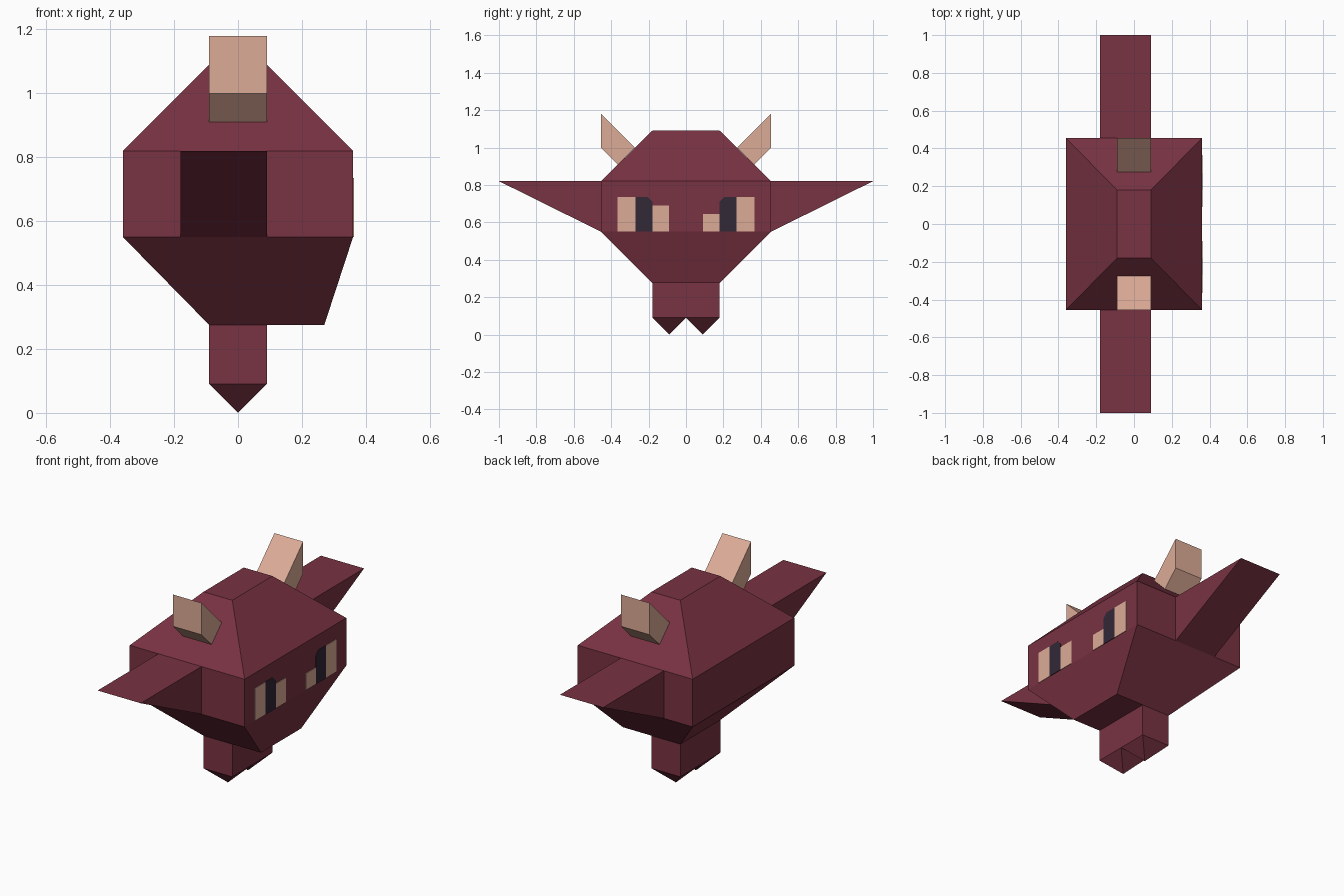
import bpy
import bmesh

cube = bpy.data.objects.get("Cube")
if cube:
    bpy.data.objects.remove(cube, do_unlink=True)


def material(name, rgb):
    mat = bpy.data.materials.new(name)
    mat.use_nodes = True
    color = (*rgb, 1)
    mat.diffuse_color = color
    mat.node_tree.nodes["Principled BSDF"].inputs["Base Color"].default_value = color
    return mat


maroon = material("maroon skin", (0.19, 0.032, 0.055))
peach = material("pale peach", (0.72, 0.41, 0.31))
dark = material("dark pupil", (0.032, 0.021, 0.037))


def finish(name, bm, mat):
    bmesh.ops.recalc_face_normals(bm, faces=bm.faces)
    mesh = bpy.data.meshes.new(name)
    bm.to_mesh(mesh)
    bm.free()
    mesh.materials.append(mat)
    obj = bpy.data.objects.new(name, mesh)
    bpy.context.collection.objects.link(obj)
    return obj


def loft(name, rings, mat):
    """Join rectangular rings (x0, x1, half_y, z) from bottom to top."""
    bm = bmesh.new()
    loops = [[bm.verts.new(p) for p in ((x0, -hy, z), (x1, -hy, z), (x1, hy, z), (x0, hy, z))]
             for x0, x1, hy, z in rings]
    for low, high in zip(loops, loops[1:]):
        for i in range(4):
            j = (i + 1) % 4
            bm.faces.new((low[i], low[j], high[j], high[i]))
    bm.faces.new(loops[0])
    bm.faces.new(loops[-1])
    return finish(name, bm, mat)


def prism(name, profile, x0, x1, mat, side=1):
    """Extrude a (y, z) profile along x; side mirrors it in y."""
    bm = bmesh.new()
    face = bm.faces.new([bm.verts.new((x0, side * y, z)) for y, z in profile])
    new = bmesh.ops.extrude_face_region(bm, geom=[face])["geom"]
    bmesh.ops.translate(bm, vec=(x1 - x0, 0, 0),
                        verts=[v for v in new if isinstance(v, bmesh.types.BMVert)])
    return finish(name, bm, mat)


# Faceted body, with an off-centre underside
loft("body", [(-0.09, 0.27, 0.18, 0.275), (-0.36, 0.36, 0.455, 0.55),
              (-0.36, 0.36, 0.455, 0.82), (-0.09, 0.09, 0.18, 1.09)], maroon)
loft("leg_block", [(-0.09, 0.09, 0.18, 0.09), (-0.09, 0.09, 0.18, 0.28)], maroon)

for side, label in ((-1, "front"), (1, "back")):
    # Wedge wing with a flat top
    prism(label + "_wing", [(0.45, 0.55), (0.455, 0.55), (1, 0.82), (0.45, 0.82)],
          -0.18, 0.09, maroon, side)
    # Horn standing on the sloped roof
    prism(label + "_horn", [(0.365, 0.91), (0.455, 1.0), (0.455, 1.18), (0.275, 1.0)],
          -0.09, 0.09, peach, side)
    # Pyramid foot pointing down
    bm = bmesh.new()
    base = [bm.verts.new((x, side * y, 0.09))
            for x, y in ((-0.09, 0), (0.09, 0), (0.09, 0.18), (-0.09, 0.18))]
    tip = bm.verts.new((0, side * 0.09, 0))
    for i in range(4):
        bm.faces.new((base[i], base[(i + 1) % 4], tip))
    bm.faces.new(base)
    finish(label + "_foot", bm, maroon)

    # Eye plates on the face side
    inner_top = 0.69 if side < 0 else 0.645
    for part, y0, y1, top in (("inner_eye_white", 0.09, 0.18, inner_top),
                              ("outer_eye_white", 0.27, 0.365, 0.735)):
        prism(f"{label}_{part}", [(y0, 0.55), (y1, 0.55), (y1, top), (y0, top)],
              0.357, 0.363, peach, side)
    prism(label + "_pupil", [(0.18, 0.55), (0.27, 0.55), (0.27, 0.735),
                             (0.205, 0.735), (0.18, 0.71)], 0.357, 0.363, dark, side)
